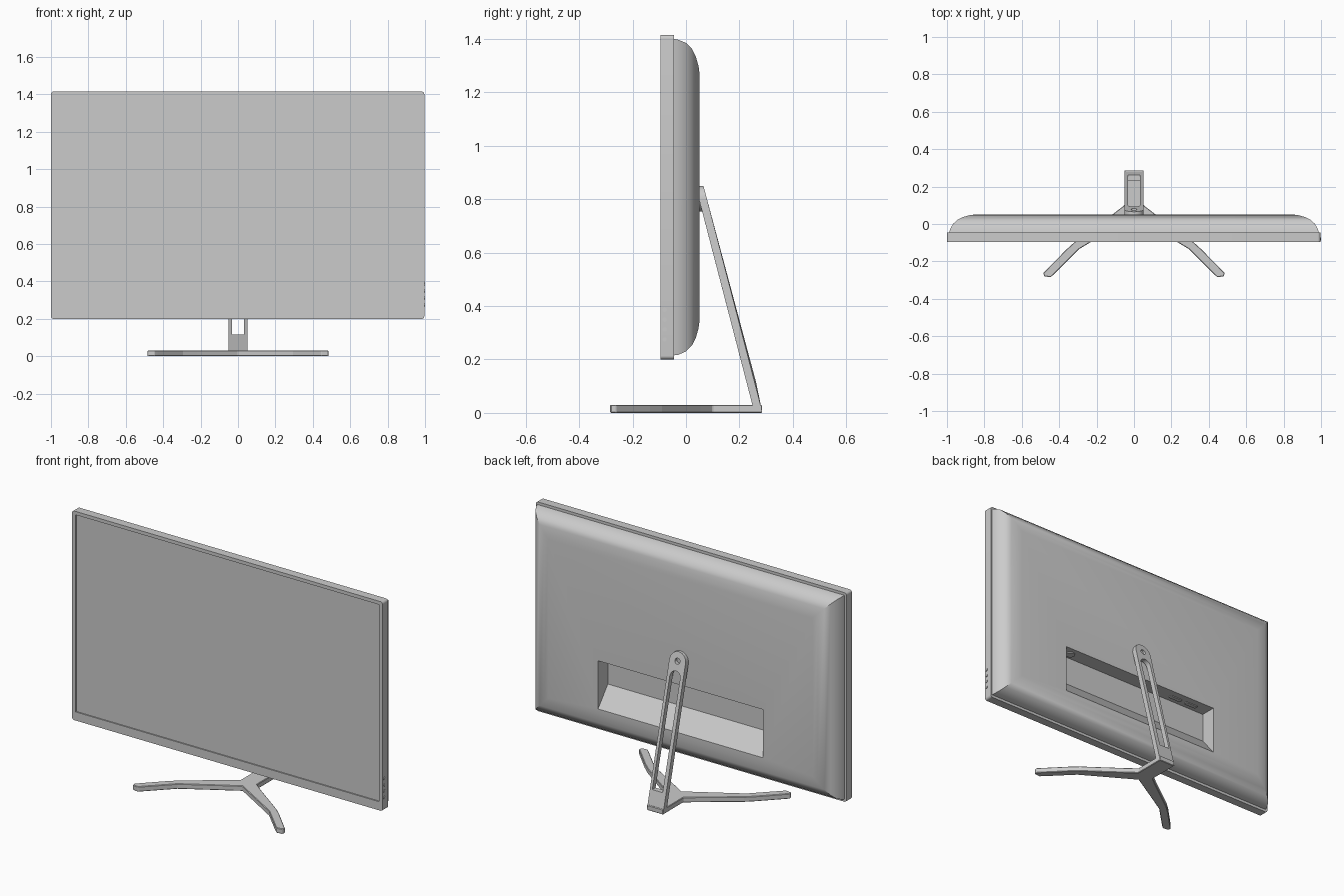
import bpy, bmesh
from math import pi, sin, cos

old = bpy.data.objects.get("Cube")
if old:
    bpy.data.objects.remove(old, do_unlink=True)

grey = bpy.data.materials.new("plain_grey")
grey.use_nodes = True
tone = (0.6, 0.6, 0.6, 1)
grey.diffuse_color = tone
grey.node_tree.nodes["Principled BSDF"].inputs["Base Color"].default_value = tone


def finish(name, bm):
    bmesh.ops.recalc_face_normals(bm, faces=bm.faces)
    mesh = bpy.data.meshes.new(name)
    bm.to_mesh(mesh)
    bm.free()
    mesh.materials.append(grey)
    ob = bpy.data.objects.new(name, mesh)
    bpy.context.collection.objects.link(ob)
    return ob


def loft(name, rings):
    """Skin matching closed rings of points and cap both ends."""
    bm = bmesh.new()
    loops = [[bm.verts.new(p) for p in ring] for ring in rings]
    for a, b in zip(loops, loops[1:]):
        for i in range(len(a)):
            j = (i + 1) % len(a)
            bm.faces.new((a[i], a[j], b[j], b[i]))
    bm.faces.new(loops[0])
    bm.faces.new(loops[-1])
    return finish(name, bm)


def prism(name, outline, axis, lo, hi):
    """Extrude a 2D outline along one axis."""
    place = {"x": lambda u, v, d: (d, u, v),
             "y": lambda u, v, d: (u, d, v),
             "z": lambda u, v, d: (u, v, d)}[axis]
    return loft(name, [[place(u, v, d) for u, v in outline] for d in (lo, hi)])


def rounded(x0, x1, z0, z1, r, n=6):
    """Rounded rectangle outline."""
    pts = []
    corners = ((x1 - r, z1 - r), (x0 + r, z1 - r), (x0 + r, z0 + r), (x1 - r, z0 + r))
    for q, (cx, cz) in enumerate(corners):
        for i in range(n + 1):
            a = (q + i / n) * pi / 2
            pts.append((cx + r * cos(a), cz + r * sin(a)))
    return pts


def disc(cx, cz, r, n=20):
    return [(cx + r * cos(2 * pi * i / n), cz + r * sin(2 * pi * i / n)) for i in range(n)]


def activate(ob):
    bpy.ops.object.select_all(action="DESELECT")
    ob.select_set(True)
    bpy.context.view_layer.objects.active = ob


def cut(ob, cutter):
    mod = ob.modifiers.new("cut", "BOOLEAN")
    mod.operation = "DIFFERENCE"
    mod.solver = "EXACT"
    mod.object = cutter
    activate(ob)
    bpy.ops.object.modifier_apply(modifier=mod.name)
    bpy.data.objects.remove(cutter, do_unlink=True)


def smooth(ob, angle=0.6):
    activate(ob)
    bpy.ops.object.shade_smooth_by_angle(angle=angle)


# Front frame with a shallow screen inset
frame = prism("screen_frame", rounded(-1, 0.996, 0.2, 1.415, 0.014), "y", -0.095, -0.045)
cut(frame, prism("screen_cutter", [(-0.977, 0.25), (0.973, 0.25), (0.973, 1.395), (-0.977, 1.395)],
                 "y", -0.2, -0.088))
smooth(frame)

# Curved back shell: y, half width, bottom, top
sections = [(-0.05, 0.988, 0.215, 1.4), (-0.03, 0.984, 0.217, 1.397), (0.0, 0.968, 0.23, 1.385),
            (0.022, 0.945, 0.252, 1.363), (0.037, 0.915, 0.282, 1.333),
            (0.047, 0.88, 0.317, 1.298), (0.051, 0.85, 0.347, 1.268)]
shell = loft("back_shell", [[(-w, y, lo), (w, y, lo), (w, y, hi), (-w, y, hi)]
                            for y, w, lo, hi in sections])

# Connector recess with a sloping floor
cut(shell, prism("recess_cutter", [(0.051, 0.37), (-0.04, 0.48), (-0.04, 0.65), (0.1, 0.65), (0.1, 0.31)],
                 "x", -0.53, 0.53))
smooth(shell)

# Sockets on the recess ceiling
smooth(prism("power_socket", disc(0.46, 0.0, 0.026), "z", 0.644, 0.652))
for x in (-0.3, -0.41):
    prism("video_socket", rounded(x - 0.04, x + 0.04, -0.012, 0.012, 0.006, 2), "z", 0.645, 0.652)

# Side buttons
for i in range(4):
    smooth(prism("side_button", disc(-0.08, 0.275 + 0.037 * i, 0.008, 12), "x", 0.99, 1.0))

# Hinge mount
smooth(prism("hinge_mount", disc(0, 0.8, 0.047, 24), "y", 0.04, 0.062))

# Slotted support arm, built upright and then leaned forward
half = 0.052
arch = [(half * cos(pi * i / 14), 0.798 + half * sin(pi * i / 14)) for i in range(15)]
arm = prism("support_arm", arch + [(-half, 0.005), (half, 0.005)], "y", -0.03, 0)
slot_top = [(0.033 * cos(pi * i / 10), 0.715 + 0.033 * sin(pi * i / 10)) for i in range(11)]
cut(arm, prism("slot_cutter", slot_top + [(-0.033, 0.115), (0.033, 0.115)], "y", -0.1, 0.1))
cut(arm, prism("pivot_cutter", disc(0, 0.8, 0.016), "y", -0.1, 0.1))
for v in arm.data.vertices:
    v.co.y += 0.285 - 0.268 * max(v.co.z - 0.03, 0)
smooth(arm)

# Forked foot, mirrored outline from the tail to the toes
side = [(0.052, 0.285), (0.052, 0.1), (0.11, 0.055), (0.31, -0.09), (0.36, -0.135),
        (0.485, -0.262), (0.48, -0.28), (0.445, -0.284), (0.43, -0.27), (0.295, -0.135), (0.22, -0.09)]
outline = side + [(0, 0.04)] + [(-x, y) for x, y in reversed(side)]
foot = prism("forked_foot", outline, "z", 0, 0.03)
bevel = foot.modifiers.new("soft_edge", "BEVEL")
bevel.width = 0.003
bevel.segments = 1
